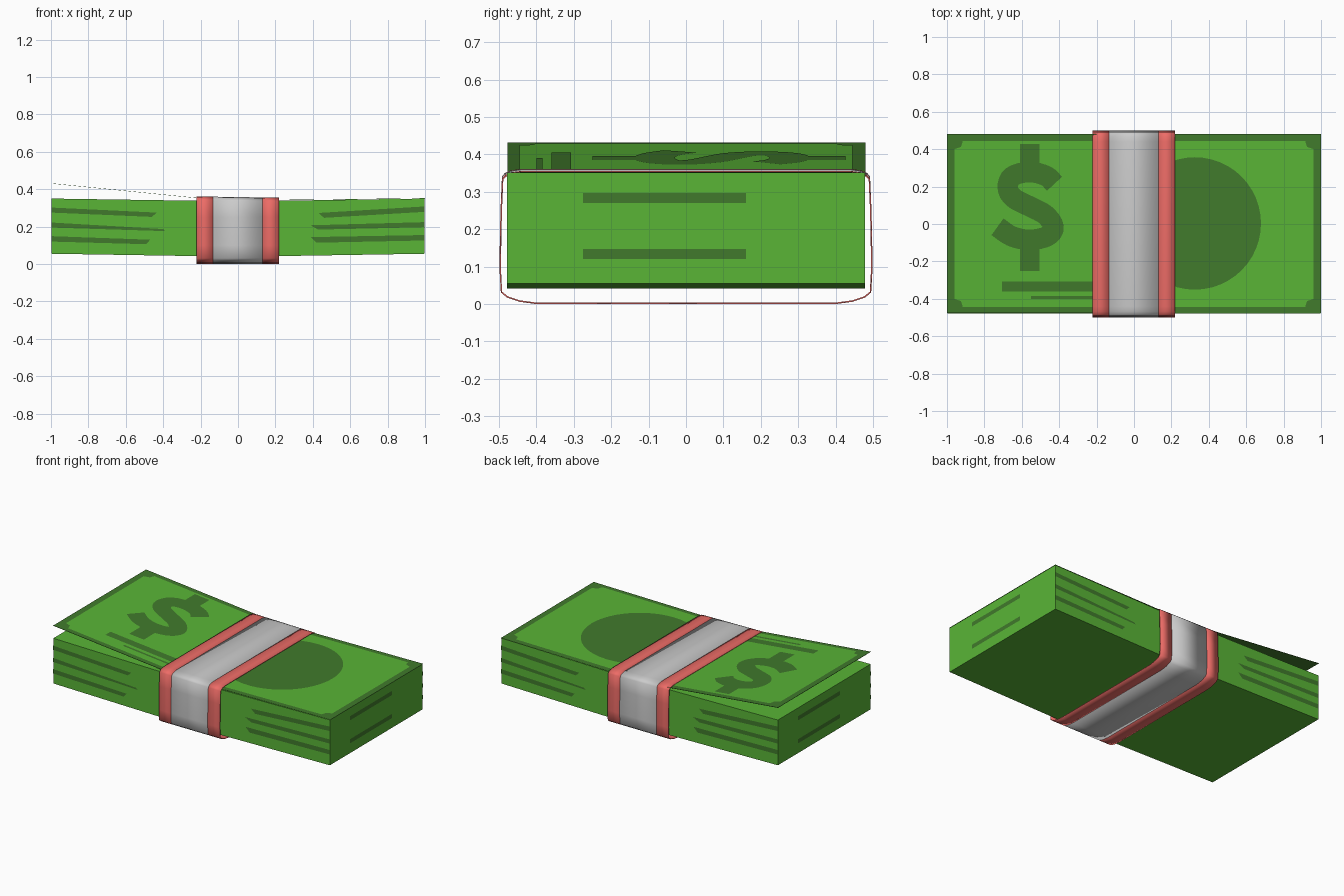
import bpy, bmesh, math
from mathutils import Vector

if "Cube" in bpy.data.objects:
    bpy.data.objects.remove(bpy.data.objects["Cube"])


def material(name, rgb):
    m = bpy.data.materials.new(name)
    m.diffuse_color = (*rgb, 1)
    m.use_nodes = True
    m.node_tree.nodes["Principled BSDF"].inputs["Base Color"].default_value = m.diffuse_color
    return m


GREEN = material("green", (0.10, 0.46, 0.037))
DARK = material("dark_green", (0.052, 0.195, 0.025))
RED = material("red", (0.85, 0.15, 0.135))


def finish(name, bm, mat=None):
    me = bpy.data.meshes.new(name)
    bm.to_mesh(me)
    bm.free()
    ob = bpy.data.objects.new(name, me)
    bpy.context.collection.objects.link(ob)
    if mat:
        me.materials.append(mat)
    return ob


def note_z(x):
    """Height of the top note: flat on the right, lifting on the left."""
    if x < -0.2:
        return 0.352 + (-0.2 - x) * 0.1
    if x < 0.22:
        return 0.352 - (x + 0.2) / 0.42 * 0.009
    return 0.343 + (x - 0.22) / 0.78 * 0.009


def on_note(name, polys, mat, lift):
    """Flat outlines draped over the top note."""
    bm = bmesh.new()
    for poly in polys:
        f = bm.faces.new([bm.verts.new((x, y, 0)) for x, y in poly])
        f.normal_update()
        if f.normal.z < 0:
            f.normal_flip()
    bmesh.ops.remove_doubles(bm, verts=bm.verts, dist=1e-5)
    for cut in (-0.2, 0.22):
        bmesh.ops.bisect_plane(bm, geom=bm.verts[:] + bm.edges[:] + bm.faces[:],
                               plane_co=(cut, 0, 0), plane_no=(1, 0, 0))
    for v in bm.verts:
        v.co.z = note_z(v.co.x) + lift
    return finish(name, bm, mat)


def rect(x0, x1, y0, y1):
    return [(x0, y0), (x1, y0), (x1, y1), (x0, y1)]


def side_marks(name, polys, outward):
    """Dark strips on one side of the stack, repeated on the opposite side."""
    bm = bmesh.new()
    for s in (1, -1):
        for poly in polys:
            f = bm.faces.new([bm.verts.new((x * s, y * s, z)) for x, y, z in poly])
            f.normal_update()
            if f.normal.dot(Vector(outward) * s) < 0:
                f.normal_flip()
    return finish(name, bm, DARK)


# Slightly bowed stack of notes
bm = bmesh.new()
rings = []
for x, z0, z1 in ((-0.998, 0.055, 0.35), (-0.2, 0.042, 0.338),
                  (0.2, 0.042, 0.338), (0.998, 0.055, 0.35)):
    rings.append([bm.verts.new((x, y, z)) for y, z in
                  ((-0.478, z0), (0.478, z0), (0.478, z1), (-0.478, z1))])
for a, b in zip(rings, rings[1:]):
    for i in range(4):
        j = (i + 1) % 4
        bm.faces.new((a[i], a[j], b[j], b[i]))
bm.faces.new(rings[0])
bm.faces.new(rings[-1])
bmesh.ops.recalc_face_normals(bm, faces=bm.faces)
finish("note_stack", bm, GREEN)

# Lifted top note with its lighter panel
sheet = on_note("top_note", [rect(-1, 1, -0.477, 0.48)], DARK, 0)
mod = sheet.modifiers.new("thickness", 'SOLIDIFY')
mod.thickness = 0.0015
panel = []
for sx, sy in ((1, 1), (-1, 1), (-1, -1), (1, -1)):
    corner = [(0.96, 0.40), (0.925, 0.412), (0.915, 0.445)]
    if sx * sy < 0:
        corner.reverse()
    panel += [(sx * x, sy * y) for x, y in corner]
on_note("note_panel", [panel], GREEN, 0.0015)

# Round medallion
disc = [(0.325 + 0.354 * math.cos(math.tau * i / 48),
         0.003 + 0.354 * math.sin(math.tau * i / 48)) for i in range(48)]
on_note("medallion", [disc], DARK, 0.003)

# Printed lines
on_note("printed_lines", [rect(-0.705, -0.19, -0.36, -0.307),
                          rect(-0.55, -0.19, -0.4, -0.384)], DARK, 0.003)

# Currency mark: a curved ribbon with two stubs
pts = [Vector(p) for p in (
    (-.425, .215), (-.47, .257), (-.56, .278), (-.65, .255), (-.675, .195),
    (-.645, .14), (-.56, .095), (-.475, .05), (-.43, -.015), (-.463, -.065),
    (-.56, -.085), (-.655, -.065), (-.73, -.015))]
ext = [2 * pts[0] - pts[1]] + pts + [2 * pts[-1] - pts[-2]]
path = []
for i in range(len(pts) - 1):
    a, b, c, d = ext[i:i + 4]
    for k in range(4):
        t = k / 4
        path.append(0.5 * (2 * b + (c - a) * t + (2 * a - 5 * b + 4 * c - d) * t * t
                           + (3 * b - a - 3 * c + d) * t ** 3))
path.append(pts[-1])
edges = []
for i, p in enumerate(path):
    t = (path[min(i + 1, len(path) - 1)] - path[max(i - 1, 0)]).normalized()
    n = Vector((-t.y, t.x)) * 0.055
    edges.append((p + n, p - n))
mark = [(a[0], a[1], b[1], b[0]) for a, b in zip(edges, edges[1:])]
mark += [rect(-0.61, -0.505, 0.325, 0.427), rect(-0.61, -0.505, -0.25, -0.13)]
on_note("currency_mark", mark, DARK, 0.003)

# Paper-edge strips on the long sides and the ends
strips = [
    [(-.998, .275), (-.46, .252), (-.435, .275), (-.998, .302)],
    [(-.998, .195), (-.39, .176), (-.40, .187), (-.998, .222)],
    [(-.998, .12), (-.49, .106), (-.47, .13), (-.998, .149)],
    [(.998, .279), (.46, .247), (.43, .273), (.998, .308)],
    [(.998, .197), (.43, .184), (.385, .207), (.998, .224)],
    [(.998, .126), (.42, .114), (.39, .144), (.998, .155)]]
side_marks("long_side_strips", [[(x, -0.4795, z) for x, z in s] for s in strips], (0, -1, 0))
side_marks("end_strips", [[(0.9995, y, z) for y, z in rect(-0.275, 0.16, z0, z0 + 0.027)]
                          for z0 in (0.12, 0.27)], (1, 0, 0))

# Wrapping band: a loose loop with rounded corners, in three stripes
half = [(0.40, 0.0), (0.445, 0.006), (0.478, 0.017), (0.495, 0.031), (0.499, 0.10),
        (0.496, 0.25), (0.492, 0.338), (0.484, 0.347), (0.468, 0.354), (0.44, 0.358)]
loop = half + [(-y, z) for y, z in reversed(half)]


def band_strip(name, x0, x1, mat=None):
    bm = bmesh.new()
    rows = [[bm.verts.new((x, y, z - (x * 0.016 if z > 0.3 else 0))) for y, z in loop]
            for x in (x0, x1)]
    for i in range(len(loop)):
        j = (i + 1) % len(loop)
        bm.faces.new((rows[0][i], rows[0][j], rows[1][j], rows[1][i]))
    bmesh.ops.recalc_face_normals(bm, faces=bm.faces)
    ob = finish(name, bm, mat)
    mod = ob.modifiers.new("thickness", 'SOLIDIFY')
    mod.thickness = 0.004
    mod.offset = -1
    bpy.ops.object.select_all(action='DESELECT')
    ob.select_set(True)
    bpy.context.view_layer.objects.active = ob
    bpy.ops.object.shade_smooth_by_angle(angle=math.radians(40))


band_strip("band_left_stripe", -0.222, -0.135, RED)
band_strip("band_middle", -0.135, 0.13)
band_strip("band_right_stripe", 0.13, 0.218, RED)
